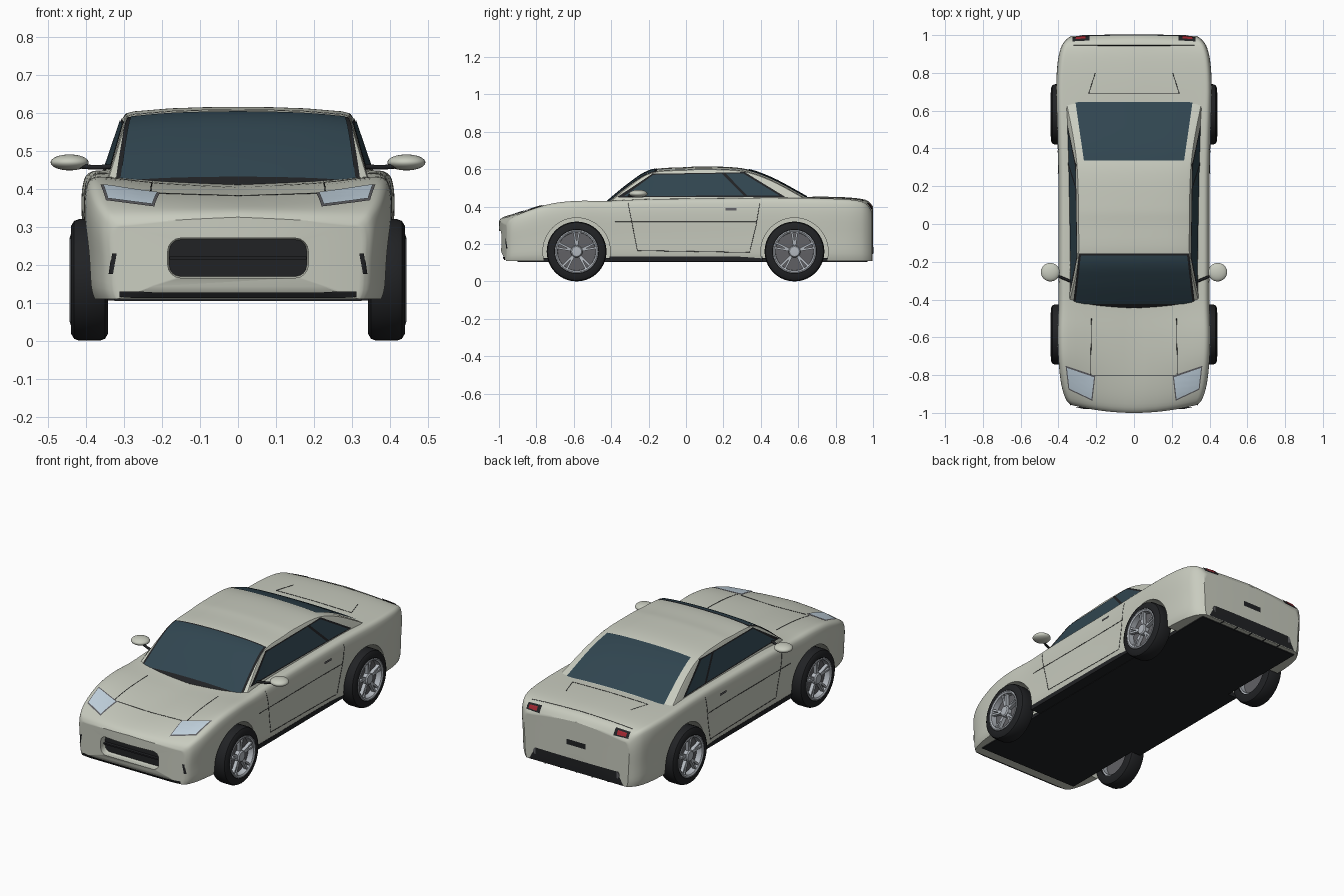
import bpy, bmesh, math
from mathutils import Vector
from mathutils.bvhtree import BVHTree

if "Cube" in bpy.data.objects:
    bpy.data.objects.remove(bpy.data.objects["Cube"])


def material(name, r, g, b):
    m = bpy.data.materials.new(name)
    m.diffuse_color = (r, g, b, 1)
    m.use_nodes = True
    m.node_tree.nodes["Principled BSDF"].inputs["Base Color"].default_value = m.diffuse_color
    return m


PAINT = material("paint", .58, .60, .52)
BLACK = material("black", .015, .016, .018)
GLASS = material("glass", .03, .06, .08)
METAL = material("metal", .45, .48, .52)
DARK = material("dark_metal", .12, .12, .13)
LAMP = material("lamp", .55, .66, .75)
RED = material("red_lamp", .35, .02, .03)


def smooth(ob, angle=35):
    bpy.ops.object.select_all(action='DESELECT')
    ob.select_set(True)
    bpy.context.view_layer.objects.active = ob
    bpy.ops.object.shade_smooth_by_angle(angle=math.radians(angle))


def make(name, verts, faces, mat, fix=True):
    me = bpy.data.meshes.new(name)
    me.from_pydata([tuple(v) for v in verts], [], faces)
    if fix:
        bm = bmesh.new()
        bm.from_mesh(me)
        bmesh.ops.recalc_face_normals(bm, faces=bm.faces)
        bm.to_mesh(me)
        bm.free()
    me.materials.append(mat)
    ob = bpy.data.objects.new(name, me)
    bpy.context.collection.objects.link(ob)
    smooth(ob)
    return ob


def loft(name, rings, mat, cap=True, loop=False):
    n, k = len(rings[0]), len(rings)
    faces = [(i * n + j, i * n + (j + 1) % n, (i + 1) % k * n + (j + 1) % n, (i + 1) % k * n + j)
             for i in range(k if loop else k - 1) for j in range(n)]
    if cap and not loop:
        faces += [tuple(range(n)), tuple(range((k - 1) * n, k * n))]
    return make(name, [v for r in rings for v in r], faces, mat)


def spline(pts, n):
    """Catmull-Rom curve through tuples of any size."""
    P = [pts[0]] + list(pts) + [pts[-1]]
    out = []
    for a, b, c, d in zip(P, P[1:], P[2:], P[3:]):
        for t in (i / n for i in range(n)):
            out.append(tuple(.5 * (2 * q + (r - p) * t + (2 * p - 5 * q + 4 * r - s) * t * t
                       + (3 * q - p - 3 * r + s) * t ** 3) for p, q, r, s in zip(a, b, c, d)))
    return out + [tuple(pts[-1])]


def box(name, lo, hi, mat, bevel=0.0):
    v = [(x, y, z) for x in (lo[0], hi[0]) for y in (lo[1], hi[1]) for z in (lo[2], hi[2])]
    ob = make(name, v, [(0, 1, 3, 2), (4, 5, 7, 6), (0, 1, 5, 4), (2, 3, 7, 6), (0, 2, 6, 4), (1, 3, 7, 5)], mat)
    if bevel:
        m = ob.modifiers.new("bevel", 'BEVEL')
        m.width, m.segments = bevel, 4
    return ob


def lathe(name, prof, mat, s, cx, cy, cz, loop=True, n=40):
    """Revolve (radius, offset) points about an x axis."""
    rings = [[(s * (cx + u), cy + r * math.cos(a), cz + r * math.sin(a))
              for a in (2 * math.pi * i / n for i in range(n))] for r, u in prof]
    return loft(name, rings, mat, loop=loop)


# Body shell: y, half width, shoulder height, centre height
stations = [(-.957, .335, .305, .325), (-.93, .36, .337, .347), (-.85, .385, .375, .37), (-.72, .40, .415, .39),
            (-.58, .405, .43, .402), (-.42, .40, .43, .412), (-.2, .40, .44, .44), (.2, .40, .445, .445),
            (.45, .405, .448, .448), (.7, .412, .445, .453), (.85, .405, .44, .45), (.93, .388, .43, .442),
            (.97, .365, .41, .43), (.995, .335, .37, .40)]


def body_ring(y, w, zs, zt, s=1.0):
    h, zb = zs - .11, .11
    side = [(.95, 0), (.975, .12), (.985, .4), (1, .72), (.99, .9), (.955, .985), (.86, 1)]
    half = spline([(a * w, zb + b * h) for a, b in side] + [(.5 * w, zs * .4 + zt * .6), (0, zt)], 3)
    half = [(x * s, .22 + (z - .22) * s) for x, z in half]
    bow = -.043 * max(0, min(1, (-.7 - y) / .25)) + .005 * max(0, min(1, (y - .9) / .09))
    ring = half + [(-x, z) for x, z in half[-2::-1]]
    return [(x, y + bow * (1 - min(1, (x / w) ** 2)), z) for x, z in ring]


shrink = (.97, .85, .7, .5, .3, .05)
rings = [body_ring(*stations[0], s) for s in reversed(shrink)]
rings += [body_ring(*st) for st in spline(stations, 4)]
rings += [body_ring(*stations[-1], s) for s in shrink]
body = loft("body_shell", rings, PAINT)

# Wheel arch and grille openings
WHEELS = [(s, y) for s in (1, -1) for y in (-.585, .58)]
cutters = [lathe("arch_cutter", [(.18, 0), (.18, .25)], BLACK, s, .29, y, .16, loop=False, n=48) for s, y in WHEELS]
cutters.append(box("grille_cutter", (-.185, -1.1, .165), (.185, -.93, .27), BLACK, .035))
for c in cutters:
    m = body.modifiers.new("cut", 'BOOLEAN')
    m.object, m.operation, m.solver = c, 'DIFFERENCE', 'EXACT'
    bpy.context.view_layer.objects.active = body
    bpy.ops.object.modifier_apply(modifier=m.name)
for c in cutters:
    bpy.data.objects.remove(c)
smooth(body, 30)

# Cabin: y, roof height
roof = [(-.47, .39), (-.44, .412), (-.3, .527), (-.18, .597), (0, .611), (.1, .615), (.3, .605),
        (.45, .557), (.6, .478), (.7, .42)]
rings = []
for y, zc in spline(roof, 5):
    base = .342 + .02 * (y + .47)
    ze = zc - .02
    x = base - (ze - .42) * .33
    half = [(base + .013, .36), (x + .004, ze - .006), (x - .002, ze + .003), (.93 * x, zc - .012),
            (.6 * x, zc - .004), (.3 * x, zc - .001), (0, zc)]
    rings.append([(a, y, z) for a, z in half] + [(-a, y, z) for a, z in half[-2::-1]])
cabin = loft("cabin", rings, PAINT)

dg = bpy.context.evaluated_depsgraph_get()
TREE = {o: BVHTree.FromObject(o, dg) for o in (body, cabin)}


def project(ob, p, d, off):
    """Drop a 2D point onto a part, looking along -d."""
    d = Vector(d)
    p = Vector((0, p[0], p[1]) if d.x else (p[0], 0, p[1]) if d.y else (p[0], p[1], 0))
    co, no, _, _ = TREE[ob].ray_cast(p + d * 2, -d)
    if co is None:
        co, no, _, _ = TREE[ob].find_nearest(p + d * .4)
    return co + no * off


def patch(name, ob, quad, d, mat, off=.003, n=14):
    a, b, c, e = [Vector(q) for q in quad]
    v = [project(ob, a.lerp(b, i / n).lerp(e.lerp(c, i / n), j / n), d, off) for j in range(n + 1) for i in range(n + 1)]
    k = n + 1
    f = [(j * k + i, j * k + i + 1, (j + 1) * k + i + 1, (j + 1) * k + i) for j in range(n) for i in range(n)]
    g = f[len(f) // 2]
    if (v[g[1]] - v[g[0]]).cross(v[g[3]] - v[g[0]]).dot(Vector(d)) < 0:
        f = [q[::-1] for q in f]
    return make(name, v, f, mat, fix=False)


def wire(name, pts, mat, r):
    cu = bpy.data.curves.new(name, 'CURVE')
    cu.dimensions, cu.bevel_depth, cu.bevel_resolution = '3D', r, 1
    cu.use_fill_caps = True
    sp = cu.splines.new('POLY')
    sp.points.add(len(pts) - 1)
    for q, p in zip(sp.points, pts):
        q.co = (*p, 1)
    cu.materials.append(mat)
    bpy.context.collection.objects.link(bpy.data.objects.new(name, cu))


def seam(name, pts, d):
    fine = [Vector(a).lerp(Vector(b), i / 10) for a, b in zip(pts, pts[1:]) for i in range(10)] + [Vector(pts[-1])]
    wire(name, [project(body, p, d, 0) for p in fine], BLACK, .0015)


UP, FRONT, BACK = (0, 0, 1), (0, -1, 0), (0, 1, 0)

# Windows
patch("windscreen_trim", cabin, [(-.325, -.445), (.325, -.445), (.29, -.155), (-.29, -.155)], UP, BLACK, .002)
patch("windscreen", cabin, [(-.31, -.42), (.31, -.42), (.28, -.165), (-.28, -.165)], UP, GLASS, .004)
patch("rear_window", cabin, [(-.265, .335), (.265, .335), (.31, .645), (-.31, .645)], UP, GLASS, .004)

# Grille, lower lip, tail slot, diffuser, floor
box("grille_insert", (-.19, -.95, .16), (.19, -.925, .275), BLACK)
box("grille_bar", (-.18, -.968, .213), (.18, -.945, .221), BLACK)
patch("front_lip", body, [(-.31, .115), (.31, .115), (.31, .13), (-.31, .13)], FRONT, BLACK, .006)
patch("plate_slot", body, [(-.06, .26), (.06, .26), (.06, .29), (-.06, .29)], BACK, BLACK)
patch("diffuser", body, [(-.30, .112), (.30, .112), (.26, .185), (-.26, .185)], BACK, BLACK)
box("floor", (-.325, -.90, .104), (.325, .97, .125), BLACK)
for i in range(5):
    box("diffuser_fin", (-.2 + i * .1 - .003, .9, .108), (-.2 + i * .1 + .003, .998, .135), BLACK)
seam("hood_front_seam", [(-.21, -.80), (.21, -.80)], UP)
seam("boot_front_seam", [(-.24, .69), (.24, .69)], UP)
seam("boot_edge_seam", [(-.32, .945), (.32, .945)], UP)

for s in (1, -1):
    SIDE = (s, 0, 0)
    patch("side_window_trim", cabin, [(-.37, .449), (.53, .452), (.315, .583), (-.18, .575)], SIDE, BLACK, .002)
    patch("side_window", cabin, [(-.33, .456), (.50, .458), (.305, .577), (-.175, .569)], SIDE, GLASS, .004)
    patch("window_pillar", cabin, [(.31, .456), (.33, .456), (.21, .577), (.19, .577)], SIDE, BLACK, .006, 6)
    patch("headlight_frame", body, [(s * .362, -.75), (s * .205, -.803), (s * .22, -.935), (s * .347, -.875)], UP, DARK, .003)
    patch("headlight", body, [(s * .355, -.76), (s * .212, -.81), (s * .225, -.925), (s * .342, -.87)], UP, LAMP, .006)
    seam("headlight_bar", [(s * .345, -.80), (s * .26, -.835), (s * .23, -.90)], UP)
    patch("tail_light_frame", body, [(s * .235, .385), (s * .325, .385), (s * .325, .415), (s * .235, .42)], BACK, BLACK, .004)
    patch("tail_light", body, [(s * .255, .391), (s * .31, .391), (s * .31, .408), (s * .255, .411)], BACK, RED, .008)
    patch("front_vent", body, [(s * .328, .175), (s * .318, .23), (s * .33, .23), (s * .338, .175)], FRONT, BLACK, .004)
    # Seams, handle and sill
    seam("door_seam", [(-.31, .42), (-.26, .165), (.34, .155), (.375, .30), (.395, .42)], SIDE)
    seam("side_crease", [(-.38, .318), (.38, .318)], SIDE)
    seam("hood_seam", [(s * .23, -.80), (s * .225, -.5)], UP)
    seam("boot_seam", [(s * .24, .69), (s * .205, .8)], UP)
    patch("door_handle", body, [(.21, .38), (.27, .38), (.27, .392), (.21, .392)], SIDE, DARK, .006, 4)
    box("sill", (min(s * .3, s * .388), -.41, .106), (max(s * .3, s * .388), .41, .132), BLACK)
    # Exhaust tip
    wire("exhaust", [(s * .255, .94, .165), (s * .255, 1.0, .165)], DARK, .021)
    # Door mirror
    bpy.ops.mesh.primitive_uv_sphere_add(segments=32, ring_count=16, radius=1, location=(s * .443, -.255, .469))
    mirror = bpy.context.object
    mirror.name, mirror.scale = "door_mirror", (.05, .049, .021)
    mirror.data.materials.append(PAINT)
    smooth(mirror)
    wire("mirror_stalk", [(s * .32, -.31, .458), (s * .38, -.285, .456), (s * .43, -.265, .46)], BLACK, .007)

# Wheels
for s, y in WHEELS:
    at = (s, .342, y, .16)
    lathe("tyre", [(.11, 0), (.142, 0), (.155, .008), (.16, .022), (.16, .076), (.155, .089), (.142, .097),
                   (.118, .098), (.11, .09)], BLACK, *at)
    lathe("rim", [(.112, .01), (.112, .092), (.116, .099), (.110, .101), (.102, .096), (.100, .01)], METAL, *at)
    lathe("wheel_disc", [(.106, .04), (.106, .062), (.02, .066)], DARK, *at, loop=False)
    lathe("hub", [(.032, .06), (.032, .088), (.026, .094), (.012, .095)], METAL, *at, loop=False)
    for i in range(5):
        a = 2 * math.pi * i / 5 + math.pi / 2
        for o in (-.13, .13):
            sp = []
            for r, w, u in ((.02, .006, .084), (.106, .005, .094)):
                b = a + o * (r / .106)
                c, t = Vector((0, math.cos(b), math.sin(b))), Vector((0, -math.sin(b), math.cos(b)))
                ctr = Vector((s * .342, y, .16)) + c * r
                sp.append([ctr + t * k * w + Vector((s * (u + v), 0, 0)) for k, v in ((-1, 0), (1, 0), (1, -.02), (-1, -.02))])
            loft("spoke", sp, METAL)
